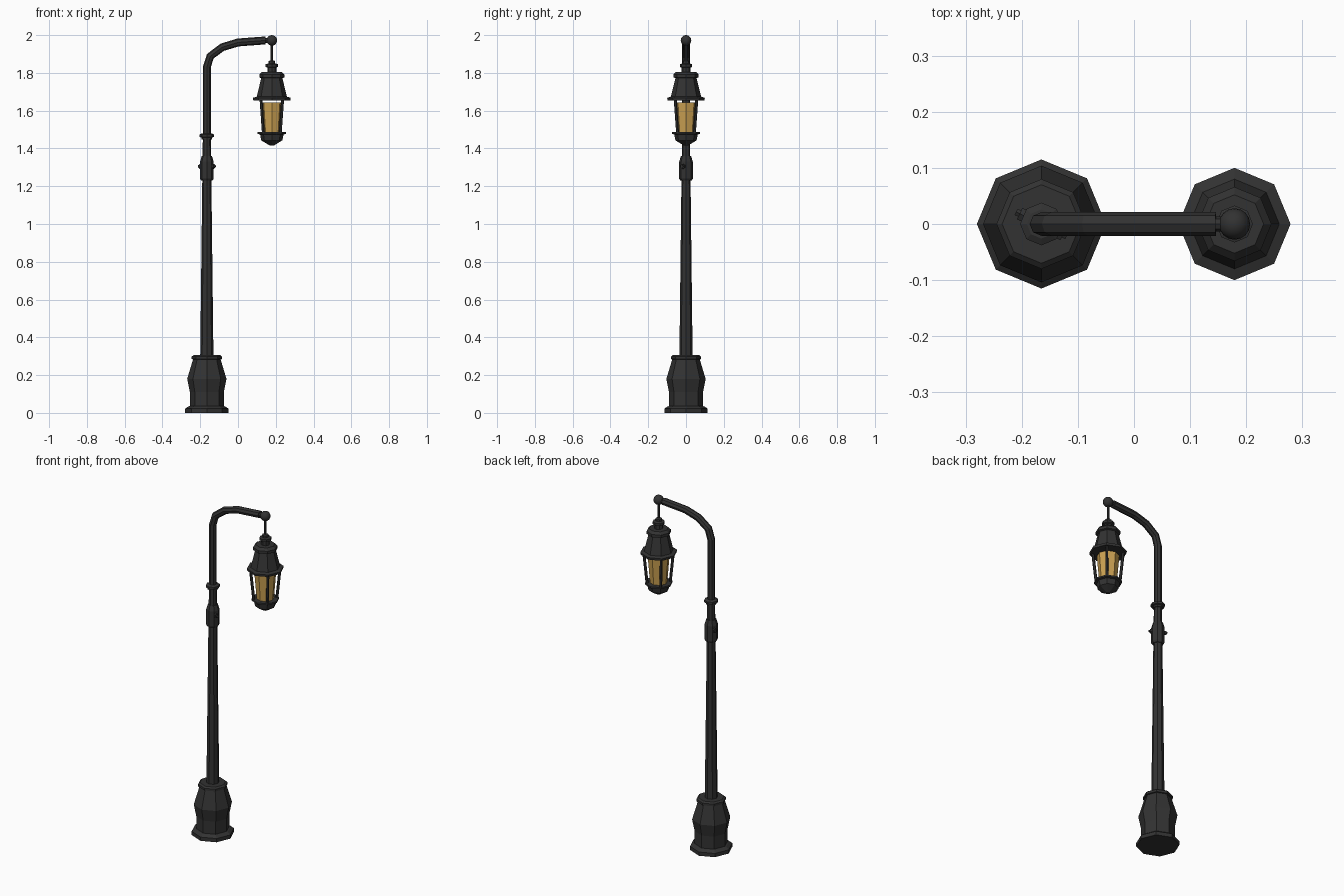
import bpy, bmesh, math
from mathutils import Vector, Matrix

if "Cube" in bpy.data.objects:
    bpy.data.objects.remove(bpy.data.objects["Cube"])


def material(name, rgb):
    m = bpy.data.materials.new(name)
    m.diffuse_color = (*rgb, 1)
    m.use_nodes = True
    m.node_tree.nodes["Principled BSDF"].inputs["Base Color"].default_value = m.diffuse_color
    return m


IRON = material("dark_iron", (0.032, 0.032, 0.032))
GLASS = material("amber_glass", (0.60, 0.36, 0.085))
POLE_X, LAMP_X = -0.165, 0.179


def finish(name, bm, mat):
    bmesh.ops.recalc_face_normals(bm, faces=bm.faces)
    me = bpy.data.meshes.new(name)
    bm.to_mesh(me)
    bm.free()
    me.materials.append(mat)
    ob = bpy.data.objects.new(name, me)
    bpy.context.collection.objects.link(ob)
    return ob


def skin(name, rings, mat=IRON):
    """Bridge successive rings of points and cap both ends."""
    bm = bmesh.new()
    rows = [[bm.verts.new(p) for p in ring] for ring in rings]
    n = len(rows[0])
    for a, b in zip(rows, rows[1:]):
        for i in range(n):
            j = (i + 1) % n
            bm.faces.new((a[i], a[j], b[j], b[i]))
    bm.faces.new(rows[0])
    bm.faces.new(rows[-1])
    return finish(name, bm, mat)


def turned(name, x, profile, mat=IRON, n=8):
    """Octagonal turning from (radius, z) pairs."""
    ang = [2 * math.pi * i / n for i in range(n)]
    return skin(name, [[(x + r * math.cos(a), r * math.sin(a), z) for a in ang]
                       for r, z in profile], mat)


def rod(name, a, b, r, n=8, r2=None):
    a, b = Vector(a), Vector(b)
    d = b - a
    bm = bmesh.new()
    rot = d.to_track_quat('Z', 'Y').to_matrix().to_4x4()
    bmesh.ops.create_cone(bm, cap_ends=True, segments=n, radius1=r,
                          radius2=r if r2 is None else r2, depth=d.length,
                          matrix=Matrix.Translation((a + b) / 2) @ rot)
    return finish(name, bm, IRON)


# Pedestal and post
turned("base", POLE_X, [(0.115, 0), (0.115, 0.022), (0.098, 0.034), (0.09, 0.036),
                        (0.09, 0.11), (0.104, 0.18), (0.073, 0.283), (0.08, 0.285),
                        (0.08, 0.298), (0.07, 0.306)])
turned("post", POLE_X, [(0.035, 0.30), (0.024, 1.24), (0.021, 1.48)])
turned("post_sleeve", POLE_X, [(0.03, 1.23), (0.036, 1.24), (0.036, 1.33), (0.027, 1.36)])
turned("post_collar", POLE_X, [(0.028, 1.448), (0.028, 1.458), (0.038, 1.461),
                               (0.038, 1.474), (0.026, 1.48)])

# Sleeve bolts on opposite sides
for s, side in ((1, "right"), (-1, "left")):
    d = Vector((0.9, -0.43, 0)).normalized() * s
    c = Vector((POLE_X, 0, 1.305))
    rod("bolt_head_" + side, c + d * 0.025, c + d * 0.043, 0.013, 6)
    rod("bolt_tip_" + side, c + d * 0.042, c + d * 0.050, 0.007, 6)

# Curved arm swept in the xz plane
path = [(-0.165, 1.47), (-0.165, 1.83), (-0.147, 1.888), (-0.083, 1.936),
        (0.0, 1.961), (0.146, 1.972)]
rings = []
for i, (x, z) in enumerate(path):
    p = Vector((x, z))
    d0 = (p - Vector(path[max(i - 1, 0)])) if i else Vector((0, 1))
    d1 = (Vector(path[i + 1]) - p) if i < len(path) - 1 else Vector((1, 0))
    t = (d0.normalized() + d1.normalized()).normalized()
    ring = []
    for k in range(8):
        a = 2 * math.pi * k / 8
        u = 0.021 * math.cos(a)
        ring.append((x + t.y * u, 0.021 * math.sin(a), z - t.x * u))
    rings.append(ring)
skin("arm", rings)
rod("arm_neck", (0.14, 0, 1.972), (0.17, 0, 1.972), 0.013)

# Ball joint and hanger
bm = bmesh.new()
bmesh.ops.create_uvsphere(bm, u_segments=16, v_segments=10, radius=0.028,
                          matrix=Matrix.Translation((LAMP_X, 0, 1.972)))
for f in bm.faces:
    f.smooth = True
finish("ball_joint", bm, IRON)
rod("hanger_rod", (LAMP_X, 0, 1.84), (LAMP_X, 0, 1.96), 0.007)

# Lantern
turned("lantern_finial", LAMP_X, [(0.024, 1.79), (0.024, 1.828), (0.033, 1.832), (0.033, 1.846),
                                  (0.018, 1.85), (0.018, 1.862), (0.01, 1.866)])
turned("lantern_roof", LAMP_X, [(0.098, 1.655), (0.1, 1.668), (0.08, 1.674), (0.056, 1.772),
                                (0.066, 1.776), (0.066, 1.792), (0.052, 1.806)])
turned("lantern_glass", LAMP_X, [(0.047, 1.484), (0.060, 1.643)], GLASS)
turned("lantern_bottom", LAMP_X, [(0.012, 1.416), (0.056, 1.443), (0.062, 1.474),
                                  (0.075, 1.477), (0.075, 1.486)])
for i in range(4):
    a = math.pi / 4 + i * math.pi / 2
    c, s = math.cos(a), math.sin(a)
    rod("lantern_bar_%d" % (i + 1), (LAMP_X + 0.063 * c, 0.063 * s, 1.482),
        (LAMP_X + 0.081 * c, 0.081 * s, 1.662), 0.008, 6)
